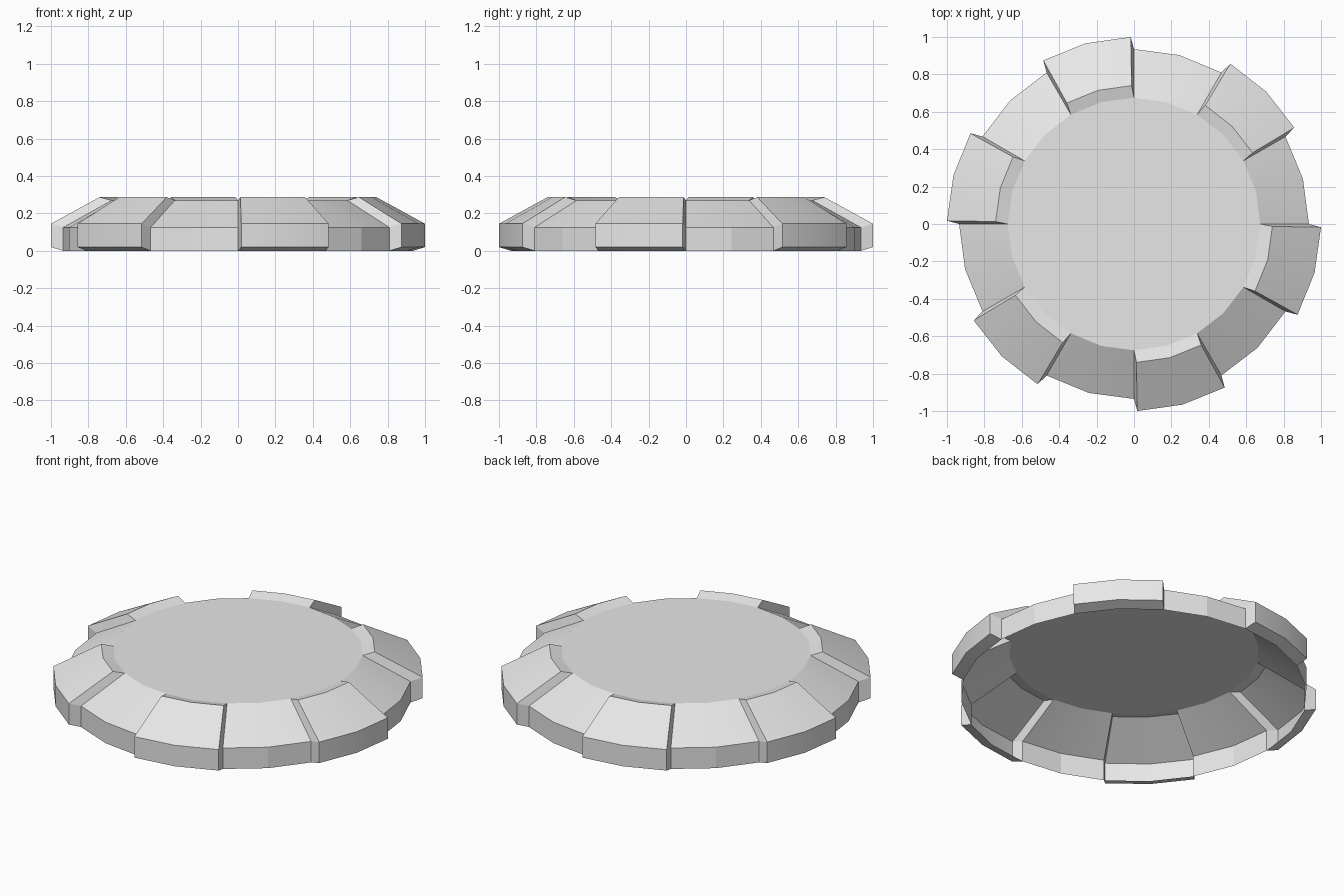
import bpy, bmesh
from math import radians, sin, cos

cube = bpy.data.objects.get("Cube")
if cube:
    bpy.data.objects.remove(cube, do_unlink=True)

SIDES = 24
# Open shell cross-section (radius, height): bottom rim, shoulder, top edge
LOW = [(0.935, 0.0), (0.935, 0.125), (0.675, 0.27)]
HIGH = [(1.0, 0.02), (1.0, 0.145), (0.74, 0.287)]

grey = bpy.data.materials.new("plain_grey")
grey.use_nodes = True
grey.diffuse_color = (0.8, 0.8, 0.8, 1)
grey.node_tree.nodes["Principled BSDF"].inputs["Base Color"].default_value = (0.8, 0.8, 0.8, 1)

bm = bmesh.new()


def column(degrees, profile):
    """One vertical row of profile points at the given angle."""
    a = radians(degrees)
    return [bm.verts.new((r * cos(a), r * sin(a), z)) for r, z in profile]


def skin(columns):
    """Wall and slope faces between neighbouring columns."""
    for a, b in zip(columns, columns[1:]):
        for j in range(2):
            bm.faces.new((a[j], b[j], b[j + 1], a[j + 1]))


# Flat top and the shared ring of columns
step = 360 / SIDES
base = [column(i * step, LOW) for i in range(SIDES)]
bm.faces.new([c[2] for c in base])

# Alternating low sectors and raised grip sectors, two facets each
border = [(0, 0), (1, 0), (2, 0), (2, 1), (2, 2), (1, 2), (0, 2), (0, 1)]
for s in range(0, SIDES, 2):
    low = [base[(s + k) % SIDES] for k in range(3)]
    if s % 4 == 0:
        skin(low)
        continue
    high = [column((s + k) * step + (1 - k), HIGH) for k in range(3)]
    skin(high)
    for (i, j), (m, n) in zip(border, border[1:] + border[:1]):
        bm.faces.new((low[i][j], low[m][n], high[m][n], high[i][j]))

bmesh.ops.delete(bm, geom=[v for v in bm.verts if not v.link_faces], context='VERTS')

mesh = bpy.data.meshes.new("ridged_lid")
bm.to_mesh(mesh)
bm.free()
mesh.materials.append(grey)
lid = bpy.data.objects.new("ridged_lid", mesh)
bpy.context.collection.objects.link(lid)

# Soft slopes and top, crisp wall facets
bpy.ops.object.select_all(action='DESELECT')
lid.select_set(True)
bpy.context.view_layer.objects.active = lid
bpy.ops.object.shade_smooth_by_angle(angle=radians(14))
